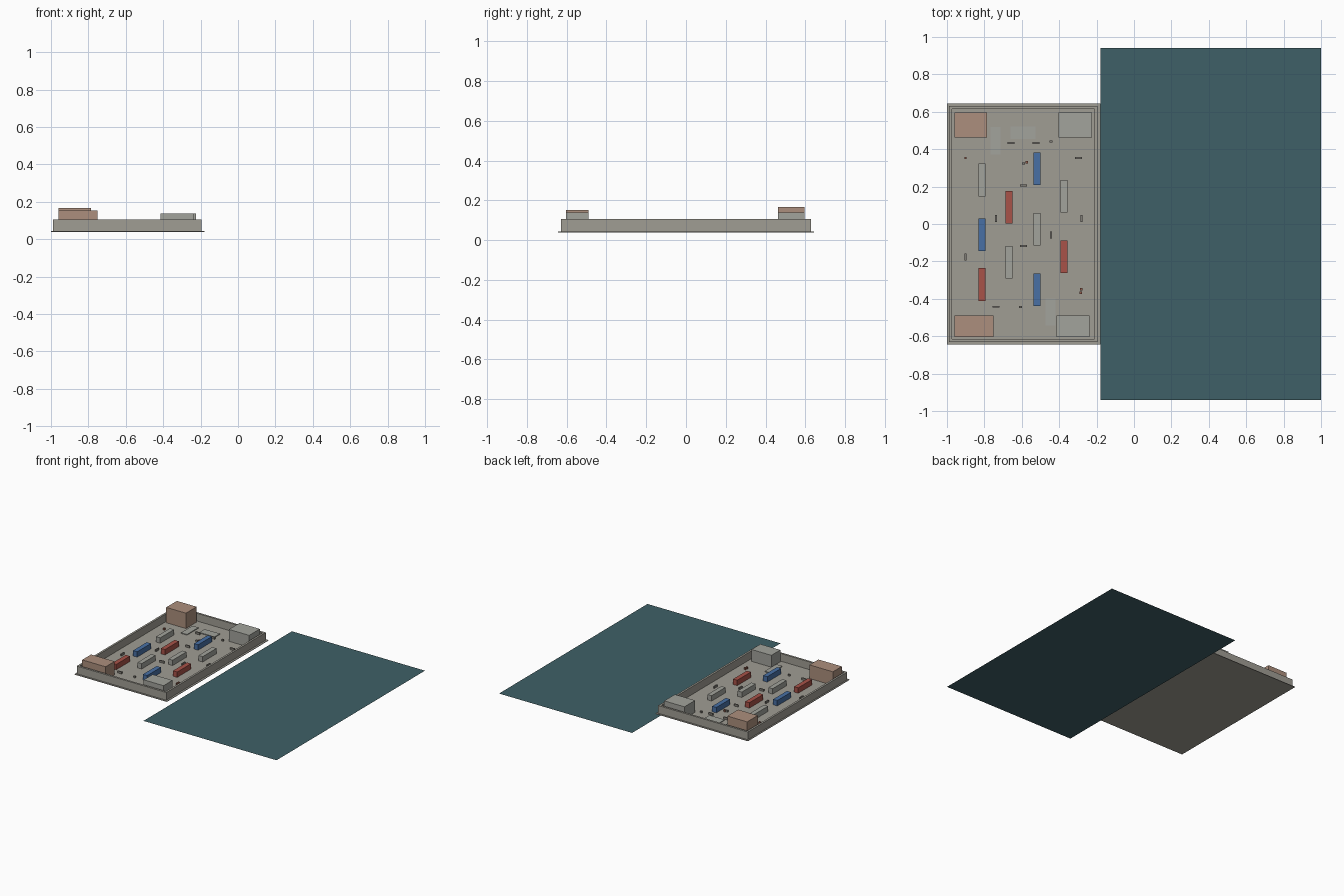
import bpy, bmesh

if "Cube" in bpy.data.objects:
    bpy.data.objects.remove(bpy.data.objects["Cube"])

def material(name, r, g, b):
    lin = lambda c: ((c / 255 + 0.055) / 1.055) ** 2.4 if c > 10 else c / 255 / 12.92
    m = bpy.data.materials.new(name)
    m.diffuse_color = (lin(r), lin(g), lin(b), 1)
    m.use_nodes = True
    m.node_tree.nodes["Principled BSDF"].inputs["Base Color"].default_value = m.diffuse_color
    return m

CONCRETE = material("concrete", 160, 157, 148)
PALE = material("pale_grey", 162, 163, 156)
CLAY = material("clay", 172, 143, 125)
BLUE = material("blue_paint", 72, 112, 165)
RED = material("red_paint", 168, 82, 72)
TEAL = material("teal_water", 63, 96, 103)
DARK = material("dark_grey", 128, 125, 118)
RUST = material("rust", 150, 95, 78)

def finish(name, bm, mat):
    me = bpy.data.meshes.new(name)
    bmesh.ops.recalc_face_normals(bm, faces=bm.faces)
    bm.to_mesh(me)
    bm.free()
    me.materials.append(mat)
    ob = bpy.data.objects.new(name, me)
    bpy.context.collection.objects.link(ob)
    return ob

def box(name, x0, x1, y0, y1, z0, z1, mat):
    bm = bmesh.new()
    bmesh.ops.create_cube(bm, size=1)
    for v in bm.verts:
        v.co.x = x0 if v.co.x < 0 else x1
        v.co.y = y0 if v.co.y < 0 else y1
        v.co.z = z0 if v.co.z < 0 else z1
    return finish(name, bm, mat)

def centred(name, x, y, w, d, z0, h, mat):
    return box(name, x - w / 2, x + w / 2, y - d / 2, y + d / 2, z0, z0 + h, mat)

FLOOR = 0.043

# water: a single flat sheet
bm = bmesh.new()
bm.faces.new([bm.verts.new(p) for p in
              ((-0.18, -0.94, 0), (1, -0.94, 0), (1, 0.94, 0), (-0.18, 0.94, 0))])
finish("water_sheet", bm, TEAL)

# yard floor and perimeter walls
box("yard_floor", -1, -0.18, -0.644, 0.644, 0.039, FLOOR, CONCRETE)
for side, s in (("front", -1), ("back", 1)):
    y0, y1 = sorted((s * 0.614, s * 0.63))
    box(side + "_wall", -0.989, -0.195, y0, y1, FLOOR, 0.105, CONCRETE)
box("left_wall", -0.989, -0.973, -0.614, 0.614, FLOOR, 0.105, CONCRETE)
box("right_wall", -0.211, -0.195, -0.614, 0.614, FLOOR, 0.105, CONCRETE)

# corner buildings
box("back_left_building", -0.96, -0.785, 0.462, 0.597, FLOOR, 0.166, CLAY)
box("front_left_building", -0.96, -0.752, -0.603, -0.49, FLOOR, 0.152, CLAY)
box("back_right_building", -0.404, -0.225, 0.462, 0.597, FLOOR, 0.138, PALE)
box("front_right_building", -0.414, -0.238, -0.603, -0.49, FLOOR, 0.138, PALE)

# containers, in four columns
containers = [(-0.812, 0.235, PALE), (-0.812, -0.057, BLUE), (-0.812, -0.323, RED),
              (-0.668, 0.09, RED), (-0.668, -0.205, PALE),
              (-0.518, 0.295, BLUE), (-0.518, -0.028, PALE), (-0.518, -0.351, BLUE),
              (-0.374, 0.148, PALE), (-0.374, -0.175, RED)]
for x, y, mat in containers:
    centred("container", x, y, 0.037, 0.175, FLOOR, 0.043, mat)

# low loading pads
centred("pad_left", -0.74, 0.445, 0.053, 0.145, FLOOR, 0.006, PALE)
centred("pad_back", -0.593, 0.487, 0.135, 0.067, FLOOR, 0.006, PALE)
centred("pad_front", -0.447, -0.47, 0.053, 0.145, FLOOR, 0.006, PALE)

# barriers lying along x, then along y
for x, y in ((-0.658, 0.433), (-0.525, 0.433), (-0.297, 0.353), (-0.59, 0.206),
             (-0.59, -0.118), (-0.738, -0.443)):
    centred("barrier", x, y, 0.037, 0.009, FLOOR, 0.017, DARK)
for x, y in ((-0.738, 0.03), (-0.281, 0.03), (-0.444, -0.058), (-0.901, -0.177)):
    centred("barrier", x, y, 0.009, 0.037, FLOOR, 0.017, DARK)

# small crates and drums
for x, y in ((-0.444, 0.441), (-0.59, 0.323), (-0.607, -0.443)):
    centred("crate", x, y, 0.016, 0.011, FLOOR, 0.014, DARK)
for x, y in ((-0.901, 0.353), (-0.574, 0.329), (-0.281, -0.35), (-0.284, -0.367)):
    centred("drum", x, y, 0.013, 0.013, FLOOR, 0.016, RUST)
